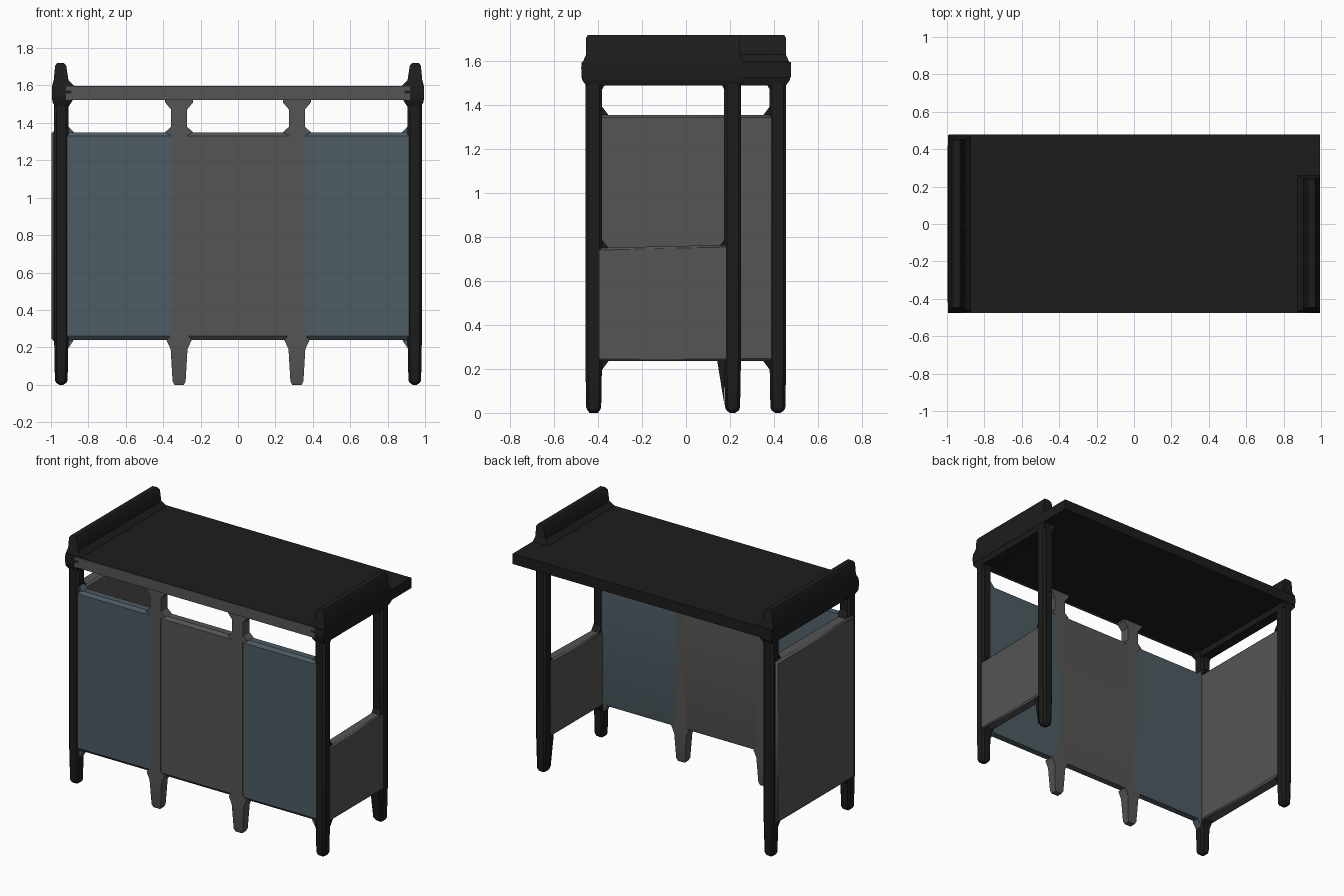
import bpy, bmesh

if "Cube" in bpy.data.objects:
    bpy.data.objects.remove(bpy.data.objects["Cube"])


def material(name, rgb):
    m = bpy.data.materials.new(name)
    m.diffuse_color = (*rgb, 1)
    m.use_nodes = True
    m.node_tree.nodes["Principled BSDF"].inputs["Base Color"].default_value = m.diffuse_color
    return m


BLACK = material("black_metal", (0.012, 0.012, 0.012))
GREY = material("dark_panel", (0.09, 0.09, 0.09))
TINT = material("tinted_panel", (0.075, 0.105, 0.125))


def finish(bm, name, mat, bevel=0.0):
    bmesh.ops.recalc_face_normals(bm, faces=bm.faces)
    me = bpy.data.meshes.new(name)
    bm.to_mesh(me)
    bm.free()
    ob = bpy.data.objects.new(name, me)
    bpy.context.collection.objects.link(ob)
    me.materials.append(mat)
    if bevel:
        mod = ob.modifiers.new("bevel", 'BEVEL')
        mod.width, mod.segments, mod.limit_method = bevel, 1, 'ANGLE'
    bpy.ops.object.select_all(action='DESELECT')
    ob.select_set(True)
    bpy.context.view_layer.objects.active = ob
    bpy.ops.object.shade_smooth_by_angle(angle=0.6)
    return ob


def loft(name, mat, stations, bevel=0.0):
    """Stack of rectangles, each (z, x0, x1, y0, y1)."""
    bm = bmesh.new()
    rings = [[bm.verts.new(p) for p in ((a, c, z), (b, c, z), (b, d, z), (a, d, z))]
             for z, a, b, c, d in stations]
    bm.faces.new(rings[0])
    bm.faces.new(rings[-1])
    for r, s in zip(rings, rings[1:]):
        for i in range(4):
            j = (i + 1) % 4
            bm.faces.new((r[i], r[j], s[j], s[i]))
    return finish(bm, name, mat, bevel)


def box(name, mat, x0, x1, y0, y1, z0, z1, bevel=0.0):
    return loft(name, mat, [(z0, x0, x1, y0, y1), (z1, x0, x1, y0, y1)], bevel)


def gusset(name, mat, axis, u, z, du, dz, w0, w1):
    """Triangular corner fillet in the xz or yz plane, extruded from w0 to w1."""
    tri = [(u, z), (u + du, z), (u, z + dz)]
    bm = bmesh.new()
    a, b = [[bm.verts.new((p, w, q) if axis == 'x' else (w, p, q)) for p, q in tri]
            for w in (w0, w1)]
    bm.faces.new(a)
    bm.faces.new(b)
    for i in range(3):
        j = (i + 1) % 3
        bm.faces.new((a[i], a[j], b[j], b[i]))
    return finish(bm, name, mat)


LO, HI, UNDER = 0.24, 1.35, 1.53   # panel bottom, panel top, roof underside
F0, F1 = -0.455, -0.385            # depth of the glazed long wall

# Roof slab
box("roof", BLACK, -0.99, 0.995, -0.473, 0.478, UNDER - 0.005, 1.597)
box("roof_front_trim", GREY, -0.92, 0.92, -0.476, -0.46, UNDER - 0.007, 1.595)

# End beams with raised parapets, the right one shorter
for side, s, back in (("left", -1, 0.455), ("right", 1, 0.245)):
    rows = [(1.49, 0.91, 0.98, 0), (1.515, 0.9, 0.993, 0.018), (1.57, 0.89, 0.994, 0.022),
            (1.598, 0.875, 0.994, 0.014), (1.63, 0.907, 0.985, 0),
            (1.705, 0.918, 0.978, 0), (1.72, 0.93, 0.968, -0.008)]
    loft(side + "_parapet", BLACK,
         [(z, min(s * a, s * b), max(s * a, s * b), -0.455 - e, back + e) for z, a, b, e in rows])

# Corner posts with blunt feet
for name, x, y in (("front_left_post", -0.945, -0.42), ("front_right_post", 0.945, -0.42),
                   ("back_left_post", -0.945, 0.418), ("back_right_post", 0.945, 0.212)):
    loft(name, BLACK, [(z, x - h, x + h, y - h, y + h)
                       for z, h in ((0, 0.024), (0.025, 0.034), (0.24, 0.038), (1.51, 0.038))],
         bevel=0.012)

# Intermediate posts flaring at panel and roof
for side, x in (("left", -0.315), ("right", 0.315)):
    rows = [(0, 0.025, 0.014), (0.02, 0.035, 0.008), (0.19, 0.045, 0), (LO, 0.068, 0),
            (0.27, 0.04, 0), (HI - 0.02, 0.04, 0), (HI, 0.075, 0), (1.38, 0.042, 0),
            (1.47, 0.042, 0), (1.51, 0.075, 0), (1.53, 0.075, 0)]
    loft(side + "_middle_post", GREY,
         [(z, x - h, x + h, F0 + e, F1 - e) for z, h, e in rows])

# Long wall in three bays
for name, mat, a, b in (("left_bay_panel", TINT, -0.94, -0.315),
                        ("middle_bay_panel", GREY, -0.315, 0.315),
                        ("right_bay_panel", TINT, 0.315, 0.94)):
    loft(name, mat, [(LO, a, b, F0 + 0.02, F1 - 0.005), (LO + 0.02, a, b, F0 + 0.003, F1),
                     (HI - 0.02, a, b, F0 + 0.003, F1), (HI, a, b, F0 + 0.02, F1 - 0.005)])

# Full left side panel and half-height right side panel
box("left_side_panel", GREY, -0.998, -0.91, -0.43, 0.43, 0.235, 1.355, bevel=0.012)
side = box("right_side_panel", GREY, 0.91, 0.982, -0.43, 0.2, 0.235, 0.75, bevel=0.01)
for v in side.data.vertices:
    if v.co.z > 0.5 and v.co.y > 0:
        v.co.z += 0.015

# Chamfered corners of the openings
for s in (-1, 1):
    for z, dz in ((LO, -0.05), (HI, 0.035), (UNDER, -0.05)):
        gusset("bay_corner", BLACK if z == UNDER else TINT, 'x',
               s * 0.91, z, -s * 0.032, dz, F0 + 0.01, F1 - 0.005)
for sx, y_back, top in ((-1, 0.382, 1.355), (1, 0.176, 0.75)):
    w0, w1 = sx * 0.915, sx * 0.975
    for y, dy in ((-0.383, 0.03), (y_back, -0.03)):
        for z, dz in ((0.235, -0.04), (top, 0.04), (1.52, -0.05)):
            gusset("side_corner", BLACK, 'y', y, z, dy, dz, w0, w1)
gusset("back_right_foot_flare", BLACK, 'y', 0.176, 0.237, -0.034, -0.21, 0.915, 0.975)
